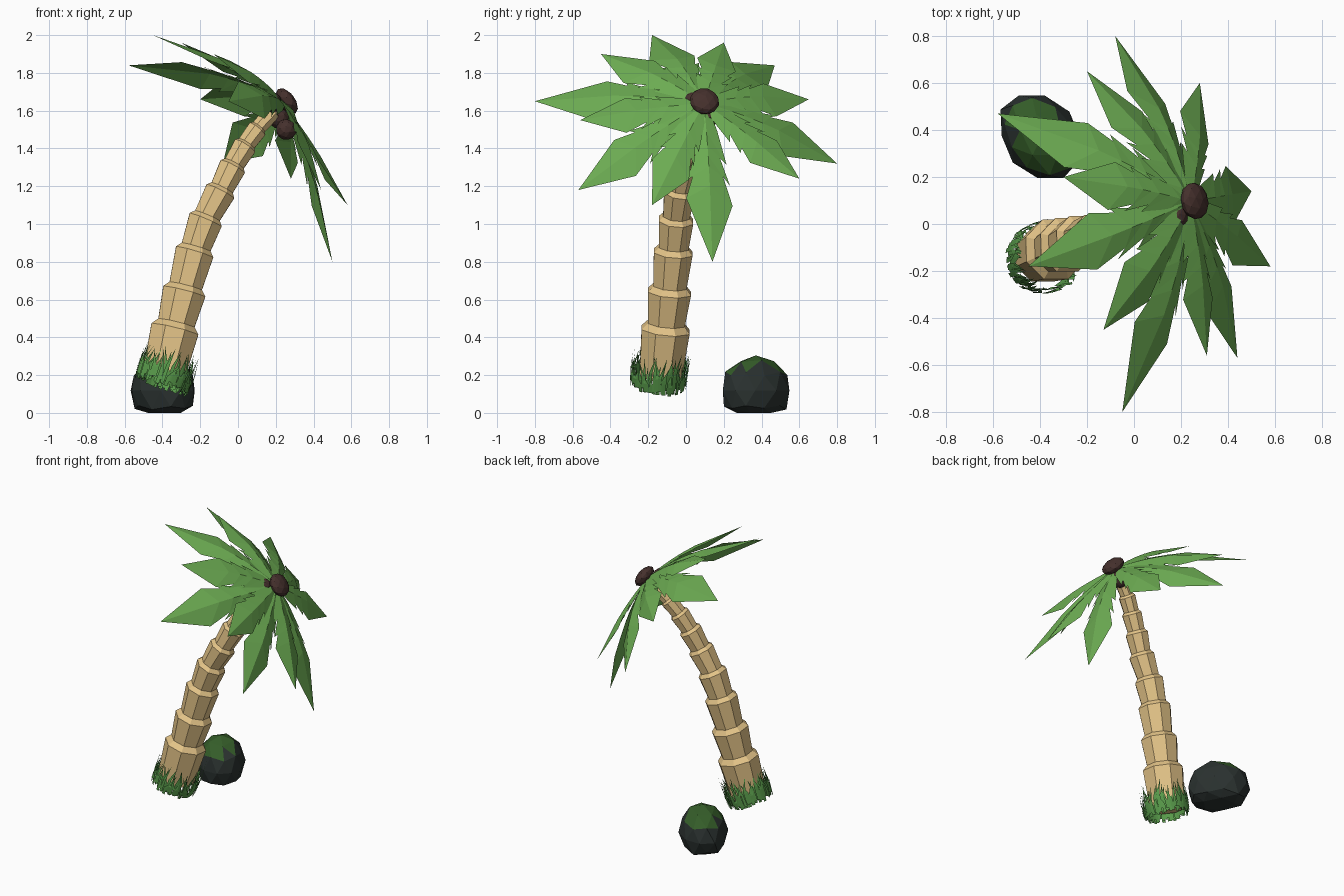
import bpy, bmesh, math, random
from mathutils import Vector, Matrix

random.seed(4)
if "Cube" in bpy.data.objects:
    bpy.data.objects.remove(bpy.data.objects["Cube"])


def material(name, rgb):
    m = bpy.data.materials.new(name)
    m.use_nodes = True
    m.diffuse_color = (*rgb, 1)
    m.node_tree.nodes["Principled BSDF"].inputs["Base Color"].default_value = (*rgb, 1)
    return m


bark = material("bark tan", (0.77, 0.55, 0.245))
leaf_green = material("leaf green", (0.15, 0.41, 0.085))
grass_green = material("grass green", (0.1, 0.33, 0.07))
nut_brown = material("nut brown", (0.06, 0.03, 0.026))
stone = material("dark stone", (0.024, 0.032, 0.03))
moss = material("moss green", (0.035, 0.11, 0.022))


def finish(name, bm, *mats):
    mesh = bpy.data.meshes.new(name)
    bm.to_mesh(mesh)
    bm.free()
    for m in mats:
        mesh.materials.append(m)
    obj = bpy.data.objects.new(name, mesh)
    bpy.context.collection.objects.link(obj)
    return obj


def frame(axis):
    """Two unit vectors square to the axis."""
    u = Vector((0, 1, 0)).cross(axis).normalized()
    return u, axis.cross(u).normalized()


# Trunk: stacked flaring segments along a leaning path (x, y, z, radius)
path = [(-0.395, -0.135, 0.19, 0.12), (-0.335, -0.108, 0.44, 0.138),
        (-0.285, -0.088, 0.64, 0.124), (-0.23, -0.068, 0.85, 0.111),
        (-0.172, -0.053, 1.02, 0.099), (-0.095, -0.035, 1.17, 0.088),
        (-0.03, -0.008, 1.3, 0.078), (0.035, 0.02, 1.41, 0.068),
        (0.1, 0.05, 1.5, 0.057), (0.18, 0.08, 1.59, 0.048)]
points = [Vector(p[:3]) for p in path]


def trunk():
    bm = bmesh.new()
    rings = []

    def ring(center, axis, radius):
        u, v = frame(axis)
        angles = [math.tau * (k + 0.5) / 8 for k in range(8)]
        rings.append([bm.verts.new(center + radius * (u * math.cos(a) + v * math.sin(a)))
                      for a in angles])

    for i, p in enumerate(points):
        a, b = points[max(i - 1, 0)], points[min(i + 1, len(points) - 1)]
        axis = (b - a).normalized()
        radius = path[i][3]
        ring(p, axis, radius)
        if i:
            ring(p + axis * radius * 0.25, axis, radius * 0.77)
    for lo, hi in zip(rings, rings[1:]):
        for k in range(8):
            n = (k + 1) % 8
            bm.faces.new((lo[k], lo[n], hi[n], hi[k]))
    bm.faces.new(rings[0][::-1])
    bm.faces.new(rings[-1])
    finish("trunk", bm, bark)


trunk()


# Grass: two rings of thin blades round the trunk base
def grass():
    bm = bmesh.new()
    axis = Vector((0.36, 0.08, 1)).normalized()
    u, v = frame(axis)
    center = Vector((-0.405, -0.147, 0.15))
    for radius, count in ((0.134, 60), (0.147, 60)):
        for k in range(count):
            a = math.tau * (k + random.uniform(-0.4, 0.4)) / count
            out = u * math.cos(a) + v * math.sin(a)
            side = axis.cross(out)
            base = center + out * radius + axis * random.uniform(-0.015, 0.02)
            height = random.uniform(0.08, 0.2)
            mid = base + axis * height * 0.5 + out * 0.006
            tip = base + axis * height + side * random.uniform(-0.04, 0.04)
            tip += out * random.uniform(-0.01, 0.01)
            bl, br = (bm.verts.new(base + side * s) for s in (-0.01, 0.01))
            ml, mr = (bm.verts.new(mid + side * s) for s in (-0.009, 0.009))
            bm.faces.new((bl, br, mr, ml))
            bm.faces.new((ml, mr, bm.verts.new(tip)))
    finish("grass", bm, grass_green)


grass()

# Fronds: folded leaves with notched edges, radiating from the tilted crown
crown = Vector((0.24, 0.095, 1.64))
up = Vector((0.8, 0.15, 0.58)).normalized()
# Stations: place on midrib, place on edge, half width
stations = [(0, 0, 0.015), (0.1, 0.18, 0.062), (0.2, 0.4, 0.103), (0.29, 0.36, 0.066),
            (0.36, 0.53, 0.116), (0.43, 0.48, 0.078), (0.55, 0.65, 0.125)]


def frond(name, tip):
    bm = bmesh.new()
    tip = Vector(tip)
    reach = tip - crown
    control = crown + reach * 0.5 - up * up.dot(reach) * 0.3 + up * 0.01
    side = up.cross(reach).normalized()
    scale = 0.55 + 0.5 * reach.length

    def along(t):
        return crown * (1 - t) ** 2 + control * 2 * t * (1 - t) + tip * t * t

    spine = [bm.verts.new(along(s[0])) for s in stations]
    end = bm.verts.new(tip)
    for sign, shift in ((1, 1), (-1, 0.93)):
        edge = [bm.verts.new(along(e * shift) + (side * sign - up * 0.3) * w * scale)
                for _, e, w in stations]
        strips = [(spine[i], spine[i + 1], edge[i + 1], edge[i])
                  for i in range(len(stations) - 1)]
        strips.append((spine[-1], end, edge[-1]))
        for f in strips:
            bm.faces.new(f if sign < 0 else f[::-1])
    finish(name, bm, leaf_green)


tips = [(-0.05, -0.8, 1.65), (-0.45, -0.18, 2.0), (-0.58, 0.47, 1.84),
        (-0.08, 0.8, 1.32), (0.5, 0.14, 0.8), (0.44, -0.57, 1.18),
        (-0.3, 0.2, 1.96), (-0.13, -0.45, 1.9), (-0.2, 0.65, 1.66),
        (0.28, 0.6, 1.24), (0.31, -0.56, 1.55), (0.58, -0.18, 1.1)]
for n, t in enumerate(tips):
    frond(f"frond_{n + 1}", t)


# Crown bud and hanging nuts
def ball(name, center, radius, squash=1.0):
    bm = bmesh.new()
    bmesh.ops.create_icosphere(bm, subdivisions=2, radius=radius)
    turn = up.to_track_quat("Z", "Y").to_matrix().to_4x4()
    bm.transform(Matrix.Translation(center) @ turn @ Matrix.Diagonal((1, 1, squash, 1)))
    finish(name, bm, nut_brown)


ball("crown_bud", (0.258, 0.098, 1.65), 0.08, 0.55)
for n, c in enumerate([(0.255, 0.03, 1.5), (0.175, 0.03, 1.645), (0.215, 0.11, 1.56)]):
    ball(f"nut_{n + 1}", c, 0.056)


# Rock: lumpy faceted boulder, flat underneath, with a ragged mossy top
def rock():
    bm = bmesh.new()
    bmesh.ops.create_icosphere(bm, subdivisions=2, radius=1)
    for v in bm.verts:
        v.co *= random.uniform(0.94, 1.04)
    shape = Matrix.Rotation(math.radians(-48), 4, "Z") @ Matrix.Diagonal((0.205, 0.158, 0.185, 1))
    bm.transform(Matrix.Translation((-0.395, 0.37, 0.118)) @ shape)
    for v in bm.verts:
        v.co.z = max(v.co.z, 0)
    bmesh.ops.dissolve_degenerate(bm, dist=0.0005, edges=bm.edges)
    for f in bm.faces:
        height = f.calc_center_median().z
        f.material_index = int(height > random.uniform(0.185, 0.245))
    finish("rock", bm, stone, moss)


rock()
